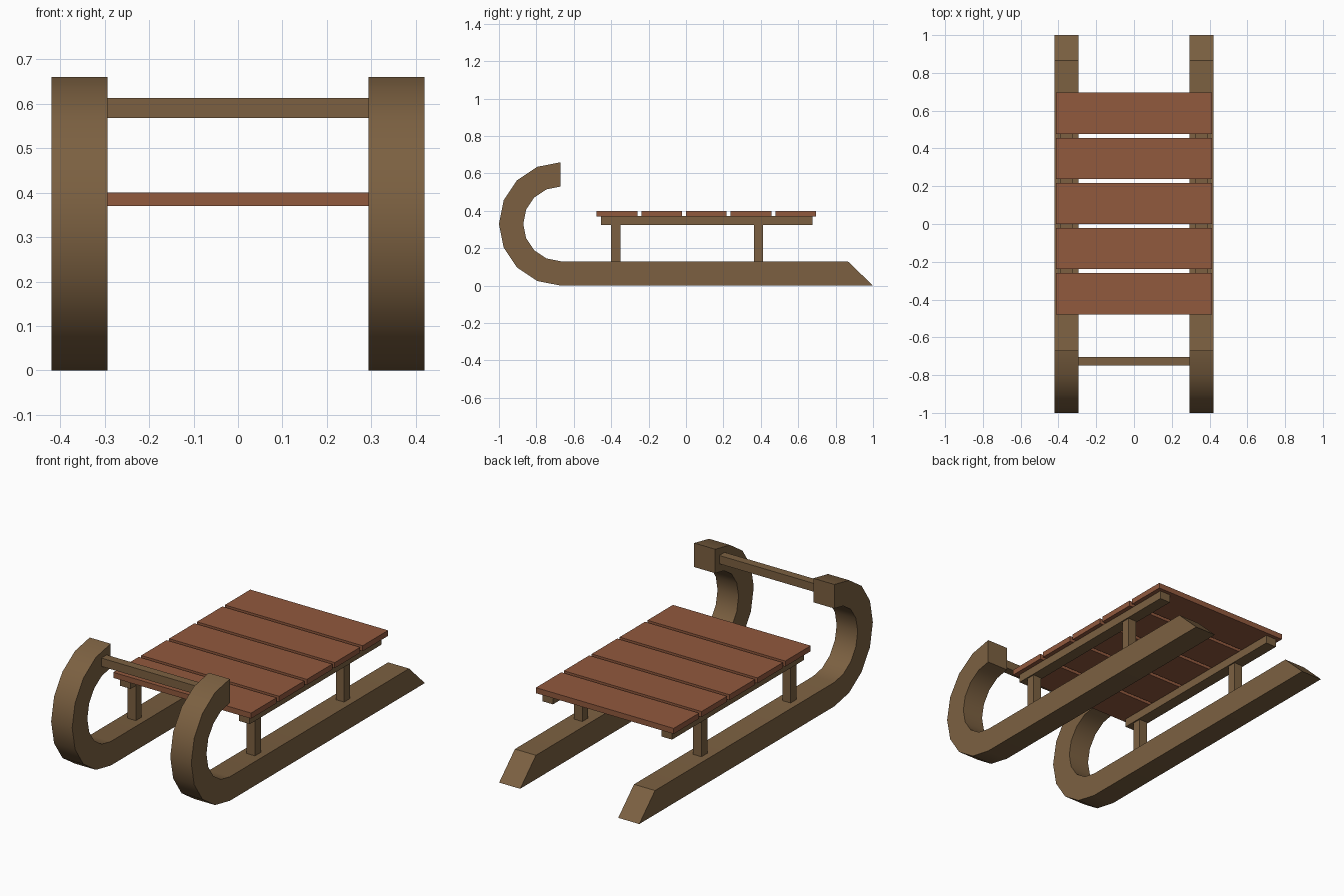
import bpy, bmesh, math

if "Cube" in bpy.data.objects:
    bpy.data.objects.remove(bpy.data.objects["Cube"])


def material(name, rgb):
    m = bpy.data.materials.new(name)
    m.diffuse_color = (*rgb, 1.0)
    m.use_nodes = True
    m.node_tree.nodes["Principled BSDF"].inputs["Base Color"].default_value = m.diffuse_color
    return m


WOOD = material("brown wood", (0.20, 0.118, 0.053))
SLAT = material("reddish wood", (0.285, 0.100, 0.048))


def finish(name, bm, mat):
    bmesh.ops.recalc_face_normals(bm, faces=bm.faces)
    me = bpy.data.meshes.new(name)
    bm.to_mesh(me)
    bm.free()
    me.materials.append(mat)
    ob = bpy.data.objects.new(name, me)
    bpy.context.collection.objects.link(ob)
    return ob


def box(name, x, y, z, mat):
    bm = bmesh.new()
    bmesh.ops.create_cube(bm, size=1)
    for v in bm.verts:
        v.co = [(lo + hi) / 2 + c * (hi - lo) for c, (lo, hi) in zip(v.co, (x, y, z))]
    return finish(name, bm, mat)


def arc(radius):
    steps = [math.pi * i / 8 for i in range(9)]
    return [(-0.67 - radius * math.sin(a), 0.33 - radius * math.cos(a)) for a in steps]


def runner(name, x0, x1):
    # outer and inner outline as matching pairs, swept across the width
    outer = [(1.0, 0.0)] + arc(0.33)
    inner = [(0.865, 0.13)] + arc(0.20)
    bm = bmesh.new()
    rings = []
    for o, i in zip(outer, inner):
        rings.append([bm.verts.new((x, *p)) for x, p in ((x0, o), (x1, o), (x1, i), (x0, i))])
    for a, b in zip(rings, rings[1:]):
        for k in range(4):
            n = (k + 1) % 4
            bm.faces.new((a[k], a[n], b[n], b[k]))
    bm.faces.new(rings[0])
    bm.faces.new(rings[-1])
    ob = finish(name, bm, WOOD)
    bpy.ops.object.select_all(action='DESELECT')
    ob.select_set(True)
    bpy.context.view_layer.objects.active = ob
    bpy.ops.object.shade_smooth_by_angle(angle=math.radians(30))


# runners, posts and seat rails on both sides
for side, s in (("left", -1), ("right", 1)):
    def span(a, b):
        return tuple(sorted((s * a, s * b)))
    runner(side + "_runner", *span(0.294, 0.42))
    box(side + "_seat_rail", span(0.325, 0.389), (-0.455, 0.675), (0.325, 0.372), WOOD)
    for end, y in (("front", -0.375), ("rear", 0.388)):
        box(f"{side}_{end}_post", span(0.332, 0.382), (y - 0.025, y + 0.025), (0.125, 0.33), WOOD)

# handle bar between the curled tips
box("handle_bar", (-0.30, 0.30), (-0.75, -0.705), (0.568, 0.613), WOOD)

# seat slats
for i in range(5):
    y = -0.478 + i * 0.2388
    box(f"seat_slat_{i + 1}", (-0.413, 0.413), (y, y + 0.218), (0.37, 0.40), SLAT)
